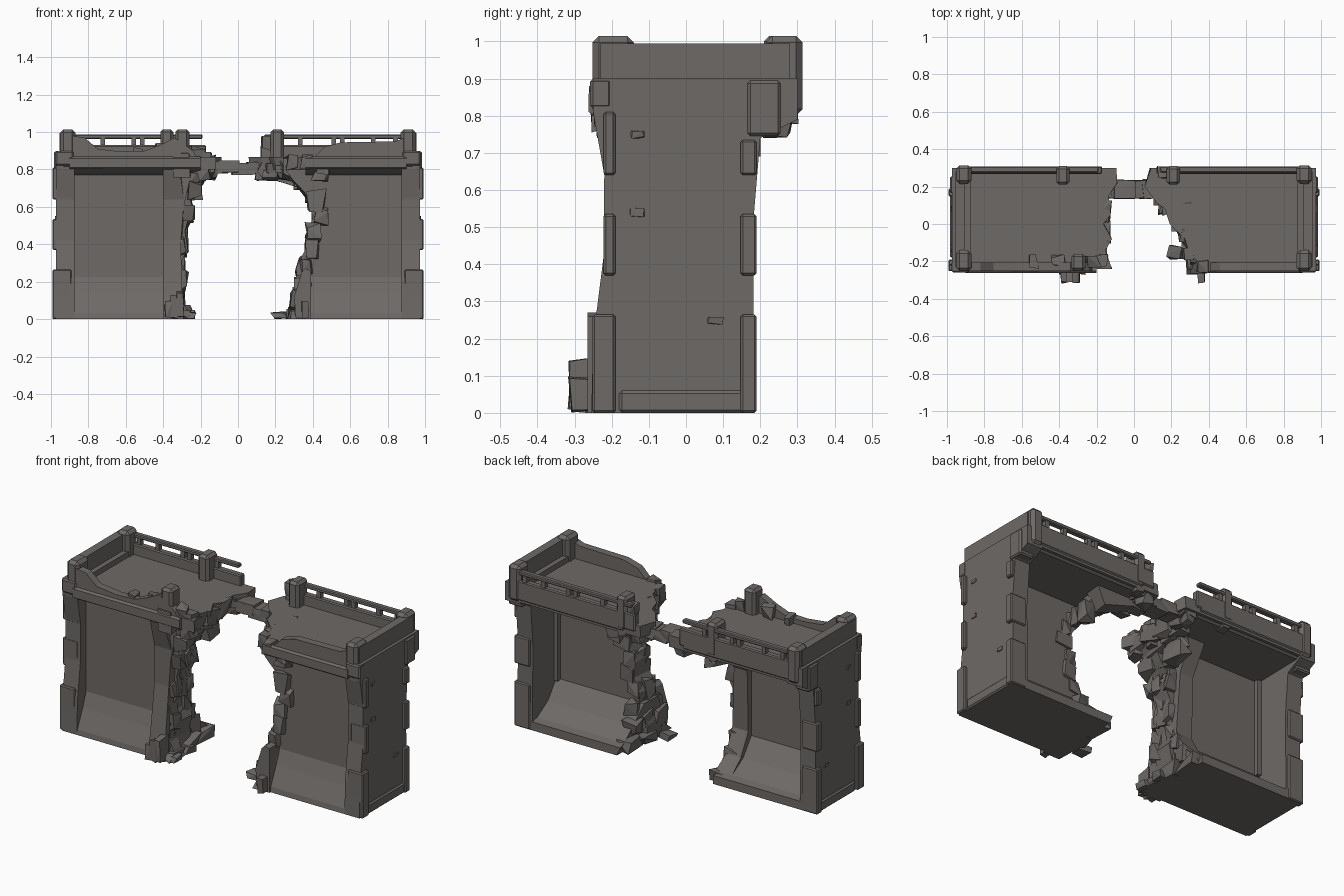
import bpy, bmesh, random

random.seed(7)
old = bpy.data.objects.get("Cube")
if old:
    bpy.data.objects.remove(old, do_unlink=True)

stone = bpy.data.materials.new("warm grey stone")
stone.use_nodes = True
COL = (0.155, 0.143, 0.134, 1)
stone.diffuse_color = COL
stone.node_tree.nodes["Principled BSDF"].inputs["Base Color"].default_value = COL


def finish(name, bm):
    bmesh.ops.recalc_face_normals(bm, faces=bm.faces)
    me = bpy.data.meshes.new(name)
    bm.to_mesh(me)
    bm.free()
    me.materials.append(stone)
    ob = bpy.data.objects.new(name, me)
    bpy.context.collection.objects.link(ob)
    return ob


def prism(name, pts, axis, lo, hi, jitter=None):
    """Extrude a 2D outline along an axis; jitter(co) tells which points to roughen."""
    bm = bmesh.new()
    put = {"x": lambda p, t: (t, p[0], p[1]),
           "y": lambda p, t: (p[0], t, p[1]),
           "z": lambda p, t: (p[0], p[1], t)}[axis]
    a = [bm.verts.new(put(p, lo)) for p in pts]
    b = [bm.verts.new(put(p, hi)) for p in pts]
    bm.faces.new(a)
    bm.faces.new(b)
    for i in range(len(pts)):
        j = (i + 1) % len(pts)
        bm.faces.new((a[i], a[j], b[j], b[i]))
    if jitter:
        for v in bm.verts:
            if jitter(v.co):
                v.co.x += random.uniform(-0.015, 0.015)
    return finish(name, bm)


def block(name, x, y, z, bevel=0.0):
    bm = bmesh.new()
    bmesh.ops.create_cube(bm, size=1)
    for v in bm.verts:
        for i, (lo, hi) in enumerate((x, y, z)):
            v.co[i] = (lo + hi) / 2 + v.co[i] * (hi - lo)
    if bevel:
        bmesh.ops.bevel(bm, geom=bm.edges[:], offset=bevel, segments=1, affect='EDGES')
    return finish(name, bm)


def rock(name, c, size, rough=0.3):
    """Chipped stone: hull of a roughened box."""
    bm = bmesh.new()
    for sx in (-1, 1):
        for sy in (-1, 1):
            for sz in (-1, 1):
                p = [c[i] + s * size[i] / 2 * random.uniform(1 - 2 * rough, 1)
                     for i, s in enumerate((sx, sy, sz))]
                p[2] = max(p[2], 0)
                bm.verts.new(p)
    bmesh.ops.convex_hull(bm, input=bm.verts[:])
    bmesh.ops.delete(bm, geom=[v for v in bm.verts if not v.link_faces], context='VERTS')
    return finish(name, bm)


def span(s, a, b):
    return tuple(sorted((s * a, s * b)))


# Panel faces, floor height and section shapes (y, z)
FRONT, BACK, DECK = -.168, -.04, .868
END = [(-.255, 0), (-.25, .2), (-.222, .42), (-.22, .64), (-.25, .81), (-.25, .9),
       (.3, .9), (.3, .79), (.2, .74), (.18, .5), (.185, 0)]
BASE = [(-.255, 0), (-.25, .03), (-.2, .14), (FRONT, .225), (BACK, .225), (.04, .12),
        (.14, .06), (.185, .05), (.185, 0)]
PIER = [(-.27, 0), (-.24, .2), (-.21, .42), (-.21, .64), (-.25, .8), (.1, .8),
        (.0, .62), (-.01, .26), (.06, .13), (.16, .04), (.16, 0)]

# Broken inner edges (x, z) and floor edges (x, y)
EDGE = {-1: [(-.27, 0), (-.29, .1), (-.28, .2), (-.3, .28), (-.27, .38), (-.28, .47),
             (-.25, .55), (-.26, .62), (-.21, .68), (-.19, .75), (-.14, .8)],
        1: [(.28, 0), (.29, .1), (.32, .18), (.32, .28), (.36, .36), (.37, .45),
            (.4, .54), (.38, .62), (.35, .68), (.3, .74), (.24, .8)]}
FLOOR = {-1: [(-.1, .3), (-.09, .22), (-.14, .15), (-.13, .05), (-.15, 0), (-.13, -.08),
              (-.16, -.14), (-.13, -.24)],
         1: [(.09, .3), (.07, .2), (.13, .11), (.18, .08), (.2, .0), (.26, -.08),
             (.29, -.15), (.38, -.25)]}

# Crumbling front parapet outlines (x, z)
LOW = {-1: [(-.92, .82), (-.92, .985), (-.82, .97), (-.75, .91), (-.62, .895),
            (-.5, .9), (-.42, .93), (-.34, .97), (-.24, .9), (-.2, .82)],
       1: [(.92, .82), (.92, .98), (.84, .95), (.55, .945), (.46, .92), (.39, .85), (.4, .82)]}

for s in (-1, 1):
    side = "right" if s < 0 else "left"
    edge, floor = EDGE[s], FLOOR[s]

    # Wall panel, sloping footing and end wall
    prism(side + "_wall", edge + [(s * .9, .8), (s * .9, 0)], "y", FRONT, BACK,
          lambda c: abs(c.x) < .5)
    prism(side + "_footing", BASE, "x", *span(s, .31, .9), lambda c: abs(c.x) < .5)
    prism(side + "_end_wall", END, "x", *span(s, .875, .973))
    block(side + "_end_plinth", span(s, .95, .984), (-.18, .17), (0, .06), .008)
    block(side + "_panel_edge", span(s, .85, .88), (BACK - .01, BACK + .025), (.22, .79))

    # Corner stones on the end wall
    for z0, z1 in ((0, .265), (.37, .535), (.64, .81)):
        block(side + "_front_quoin", span(s, .89, .992),
              (-.252 if z0 == 0 else -.222, -.19), (z0, z1), .006)
    for z0, z1 in ((0, .265), (.37, .535), (.64, .735)):
        block(side + "_rear_quoin", span(s, .89, .992), (.147, .19), (z0, z1), .006)
    block(side + "_top_quoin", span(s, .89, .985), (.165, .255), (.745, .895), .008)
    block(side + "_brow_stone", span(s, .88, .975), (-.258, -.2), (.82, .9), .008)
    for y, z in ((-.13, .75), (-.13, .54), (.08, .25)):
        rock(side + "_chip", (s * .973, y, z), (.015, .05, .025))

    # Walkway with edge mouldings
    prism(side + "_walkway", floor + [(s * .95, -.25), (s * .95, .3)], "z", .8, DECK,
          lambda c: abs(c.x) < .4)
    inner = .36 if s > 0 else .2
    prism(side + "_front_cornice", [(-.25, .87), (-.262, .86), (-.262, .81), (-.22, .785),
                                    (FRONT, .77), (FRONT, .82)], "x", *span(s, inner, .9))
    prism(side + "_rear_cornice", [(.308, .86), (.308, .82), (.27, .79), (BACK, .785), (BACK, .82),
                                   (.27, .84)], "x", *span(s, .2, .92))

    # End parapet and posts
    prism(side + "_end_parapet", [(-.23, .82), (-.23, .995), (.28, .995), (.28, .82)],
          "x", *span(s, .905, .955))
    for y0, y1 in ((-.252, -.14), (.215, .314)):
        block(side + "_corner_post", span(s, .87, .95), (y0, y1), (.8, 1.015), .018)

    # Rear balustrade
    r0 = .12 if s > 0 else .17
    block(side + "_rear_curb", span(s, r0, .9), (.268, .308), (.83, .93), .006)
    block(side + "_rear_rail", span(s, r0 + .02, .88), (.275, .308), (.964, .987), .005)
    for x in (.32, .5, .545, .71, .83):
        block(side + "_baluster", span(s, x, x + .025), (.277, .305), (.92, .97))
    px = .21 if s > 0 else .38
    block(side + "_rear_post", span(s, px - .035, px + .035), (.21, .31), (.82, 1.015), .015)
    rock(side + "_post_corbel", (s * px, .265, .82), (.06, .08, .09), .15)

    prism(side + "_front_parapet", LOW[s], "y", -.25, -.205)

    # Broken masonry down the torn edge
    for x, z in edge:
        front = -.25 + min(z, .25) * .2
        back = .14 - min(z, .25) * .68
        if z > .64:
            back = .12
            front = -.22 if s < 0 else -.1
        for k in range(3):
            y = front + (back - front) * (k + .5) / 3
            rock(side + "_torn_stone", (x + s * .04 + random.uniform(-.015, .015), y, z + .01),
                 (random.uniform(.08, .12), (back - front) * .45, random.uniform(.1, .15)))

    # Broken stones under the floor rim
    for x, y in floor:
        for k in range(2):
            rock(side + "_rim_stone", (x + s * random.uniform(.045, .08), y * .82, .81 - k * .035),
                 (.1, .1, .08))

# Inner pier of the right half with its post
prism("right_inner_pier", PIER, "x", -.4, -.3, lambda c: c.x > -.35)
prism("right_pier_face", [(-.4, 0), (-.25, 0), (-.3, .1), (-.29, .25), (-.32, .4), (-.29, .6),
                          (-.25, .78), (-.4, .78)], "y", -.21, -.14)
block("right_front_post", (-.335, -.26), (-.25, -.16), (.82, 1.015), .015)
rock("right_post_bracket", (-.3, -.23, .83), (.1, .06, .15), .15)
for x, z, w in ((-.54, .88, .07), (-.4, .91, .09), (-.22, .88, .1), (-.17, .86, .08)):
    rock("right_parapet_rubble", (x, -.2, z), (w, .08, .1))

# Low stub and upper debris of the left half
prism("left_stub", [(.31, 0), (.3, .12), (.34, .25), (.36, .27), (.39, .26), (.39, 0)],
      "y", -.265, -.15)
prism("left_upper_break", [(.1, .79), (.13, .76), (.25, .73), (.36, .69), (.42, .8), (.12, .84)],
      "y", .1, .2, lambda c: True)
for x, y, z, w in ((.29, -.16, .84, .09), (.37, -.23, .84, .08), (.15, .27, .94, .08)):
    rock("left_parapet_rubble", (x, y, z), (w, .08, .09))

# Remaining bridge stones across the gap
for x, z, w in ((-.11, .81, .12), (-.05, .815, .13), (.03, .805, .14), (.1, .81, .12)):
    rock("bridge_stone", (x, .185, z), (w, .11, .07), .12)

# Fallen rubble on the ground
for x, y, w in ((-.26, -.22, .08), (-.26, -.1, .08), (.22, -.15, .1)):
    rock("ground_rubble", (x, y, .02), (w, .09, .06))
for x, h in ((-.37, .1), (-.34, .13), (-.31, .16), (.36, .1)):
    rock("foot_stone", (x, -.27, h / 2), (.045, .1, h), .15)
